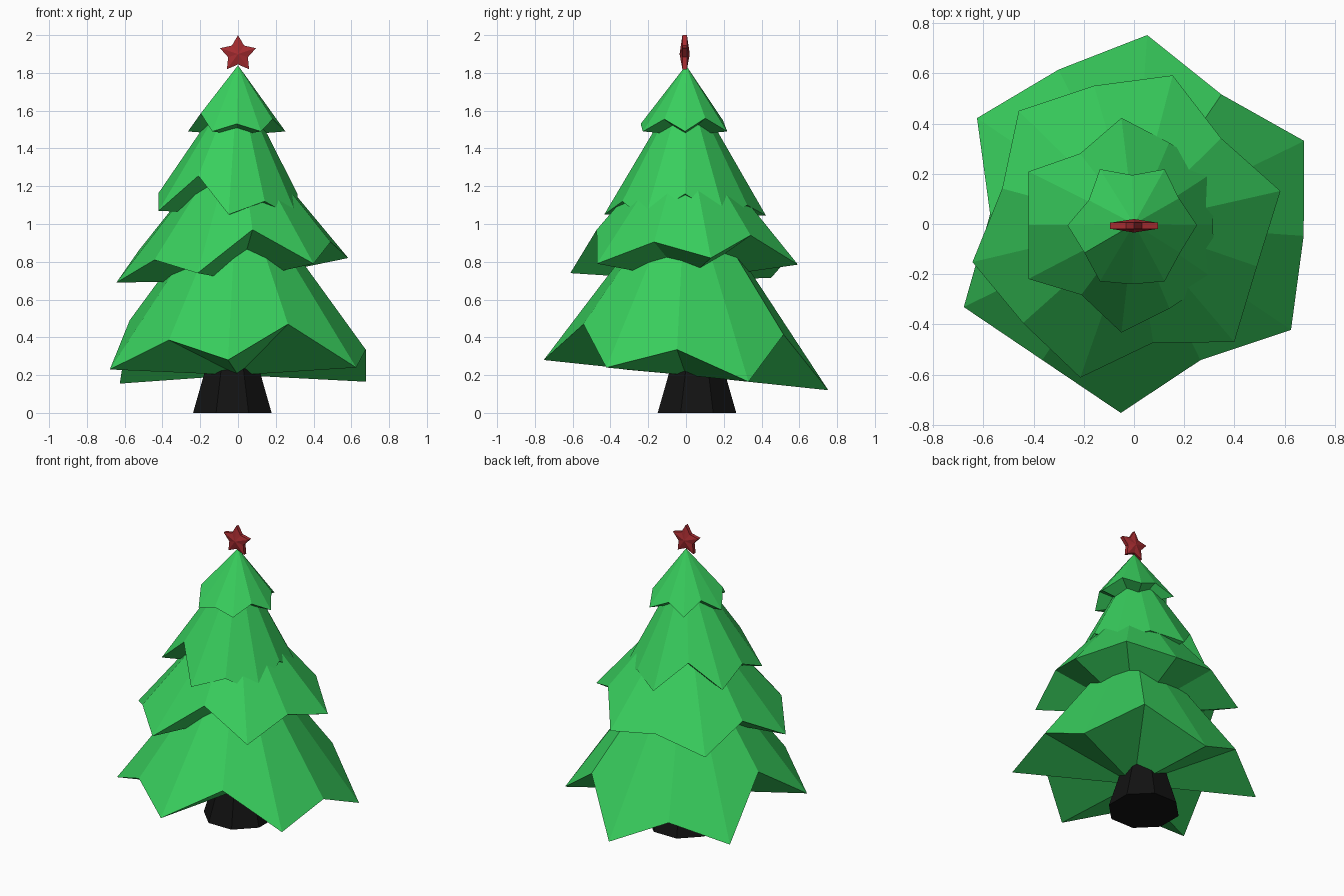
import bpy
from math import sin, cos, radians, pi

if "Cube" in bpy.data.objects:
    bpy.data.objects.remove(bpy.data.objects["Cube"])


def material(name, rgb):
    m = bpy.data.materials.new(name)
    m.diffuse_color = (*rgb, 1)
    m.use_nodes = True
    m.node_tree.nodes["Principled BSDF"].inputs["Base Color"].default_value = m.diffuse_color
    return m


GREEN = material("foliage_green", (0.04, 0.62, 0.11))
BLACK = material("bark_black", (0.006, 0.006, 0.006))
RED = material("star_red", (0.38, 0.025, 0.03))


def build(name, verts, faces, mat):
    me = bpy.data.meshes.new(name)
    me.from_pydata(verts, [], faces)
    me.materials.append(mat)
    ob = bpy.data.objects.new(name, me)
    bpy.context.collection.objects.link(ob)
    return ob


def polar(cx, cy, r, deg, z):
    a = radians(deg)
    return (cx + r * cos(a), cy + r * sin(a), z)


# Tier: six hanging tips alternating with raised notches, going clockwise,
# closed by a cone above and a shallow fan underneath
def tier(name, centre, radius, phase, tip_z, notch_r, notch_z, apex_z, under_z):
    rim = []
    for i in range(6):
        a = phase - 60 * i
        rim.append(polar(*centre, radius, a, tip_z[i]))
        rim.append(polar(*centre, notch_r[i], a - 30, notch_z[i]))
    verts = rim + [(0, 0, apex_z), (0, 0, under_z)]
    faces = []
    for i in range(12):
        j = (i + 1) % 12
        faces += [(j, i, 12), (i, j, 13)]
    build(name, verts, faces, GREEN)


tier("bottom_tier", (0, 0), 0.755, 86,
     [0.12, 0.165, 0.24, 0.28, 0.23, 0.155],
     [0.623, 0.678, 0.604, 0.654, 0.575, 0.685],
     [0.415, 0.335, 0.47, 0.386, 0.49, 0.29], 1.27, 0.2)
tier("lower_middle_tier", (-0.03, -0.01), 0.63, 73,
     [0.785, 0.82, 0.79, 0.74, 0.69, 0.715],
     [0.516, 0.544, 0.475, 0.564, 0.518, 0.576],
     [0.94, 0.905, 0.97, 0.81, 0.86, 0.83], 1.52, 0.7)
tier("upper_middle_tier", (-0.05, -0.005), 0.428, 90,
     [1.045, 1.025, 1.022, 1.05, 1.07, 1.07],
     [0.38, 0.365, 0.383, 0.32, 0.37, 0.33],
     [1.10, 1.16, 1.12, 1.255, 1.165, 1.225], 1.78, 1.05)
tier("top_tier", (-0.007, -0.005), 0.258, 120,
     [1.49] * 6,
     [0.20, 0.215, 0.22, 0.235, 0.22, 0.20],
     [1.55, 1.56, 1.555, 1.53, 1.585, 1.57], 1.84, 1.47)

# Trunk: tapered eight-sided post
N = 8
verts = [polar(-0.03, 0.058, r, 360 / N * i + 22.5, z)
         for r, z in ((0.225, 0), (0.145, 0.26)) for i in range(N)]
faces = [(i, (i + 1) % N, N + (i + 1) % N, N + i) for i in range(N)]
faces += [tuple(reversed(range(N))), tuple(range(N, 2 * N))]
build("trunk", verts, faces, BLACK)

# Star: five points, thin rim, raised centre on both sides
sy, sz = -0.007, 1.9
verts = []
for y in (-0.012, 0.012):
    for i in range(10):
        r = 0.1 if i % 2 == 0 else 0.055
        a = pi / 2 + i * pi / 5
        verts.append((r * cos(a), sy + y, sz + r * sin(a)))
verts += [(0, sy - 0.027, sz), (0, sy + 0.027, sz)]
faces = []
for i in range(10):
    j = (i + 1) % 10
    faces += [(j, i, 20), (10 + i, 10 + j, 21), (i, j, 10 + j, 10 + i)]
star = build("star_topper", verts, faces, RED)

# Consistent outward normals
import bmesh
for ob in bpy.data.objects:
    bm = bmesh.new()
    bm.from_mesh(ob.data)
    bmesh.ops.recalc_face_normals(bm, faces=bm.faces)
    bm.to_mesh(ob.data)
    bm.free()
